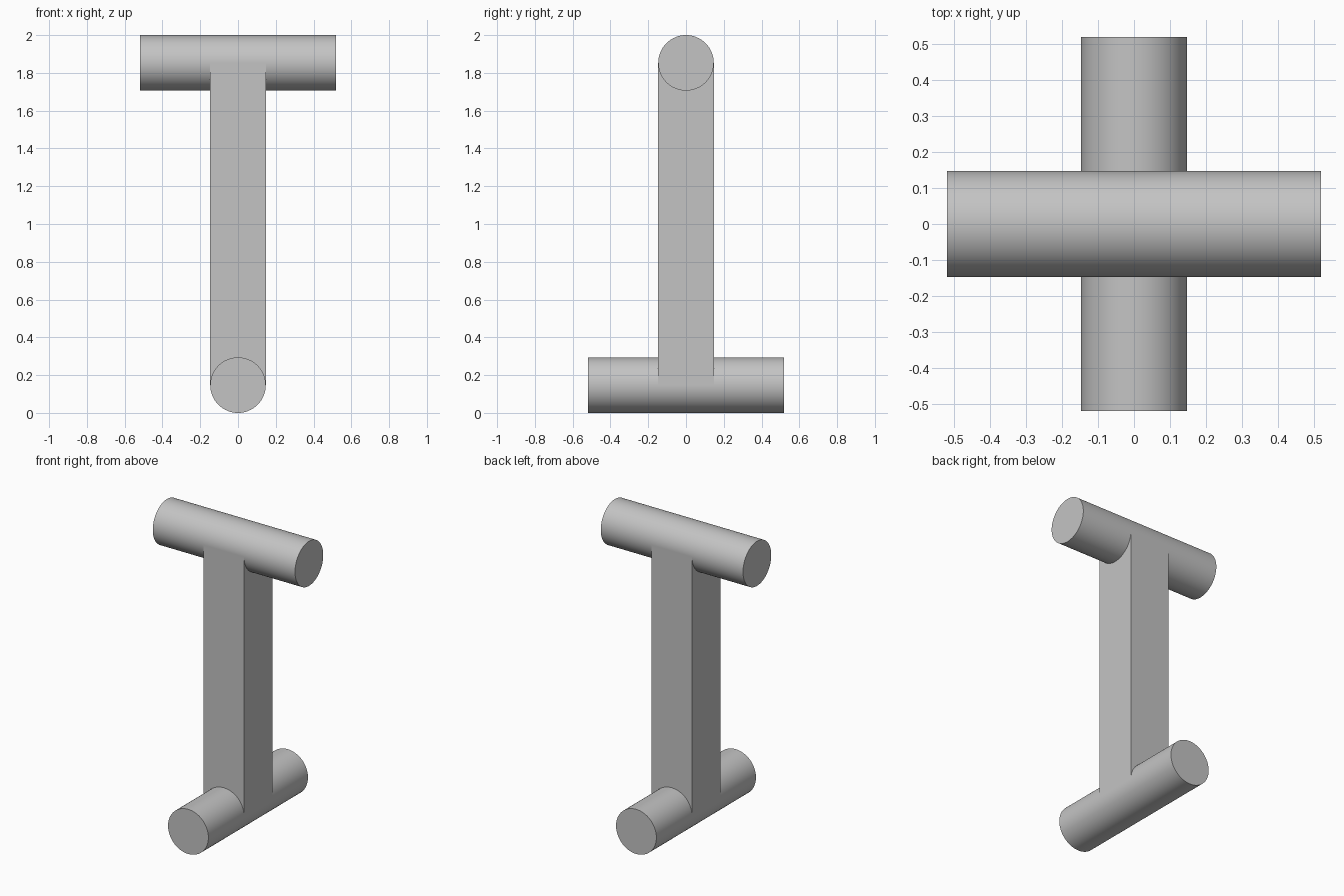
import bpy
import math

if "Cube" in bpy.data.objects:
    bpy.data.objects.remove(bpy.data.objects["Cube"], do_unlink=True)

RADIUS = 0.147
BAR_LENGTH = 1.036
HEIGHT = 2.0

# One plain grey for everything
grey = bpy.data.materials.new("plain grey")
grey.use_nodes = True
colour = (0.55, 0.55, 0.55, 1)
grey.diffuse_color = colour
grey.node_tree.nodes["Principled BSDF"].inputs["Base Color"].default_value = colour


def finish(name):
    obj = bpy.context.object
    obj.name = name
    obj.data.materials.append(grey)
    bpy.ops.object.transform_apply(location=False, rotation=True, scale=True)
    return obj


def round_bar(name, z, rotation):
    bpy.ops.mesh.primitive_cylinder_add(
        vertices=64, radius=RADIUS, depth=BAR_LENGTH,
        location=(0, 0, z), rotation=rotation)
    finish(name)
    bpy.ops.object.shade_smooth_by_angle(angle=math.radians(30))


# Foot runs front to back, crossbar runs side to side
round_bar("foot_bar", RADIUS, (math.pi / 2, 0, 0))
round_bar("top_bar", HEIGHT - RADIUS, (0, math.pi / 2, 0))

# Square post joining the centres of the two bars
bpy.ops.mesh.primitive_cube_add(size=1, location=(0, 0, HEIGHT / 2))
bpy.context.object.scale = (2 * RADIUS, 2 * RADIUS, HEIGHT - 2 * RADIUS)
finish("square_post")
